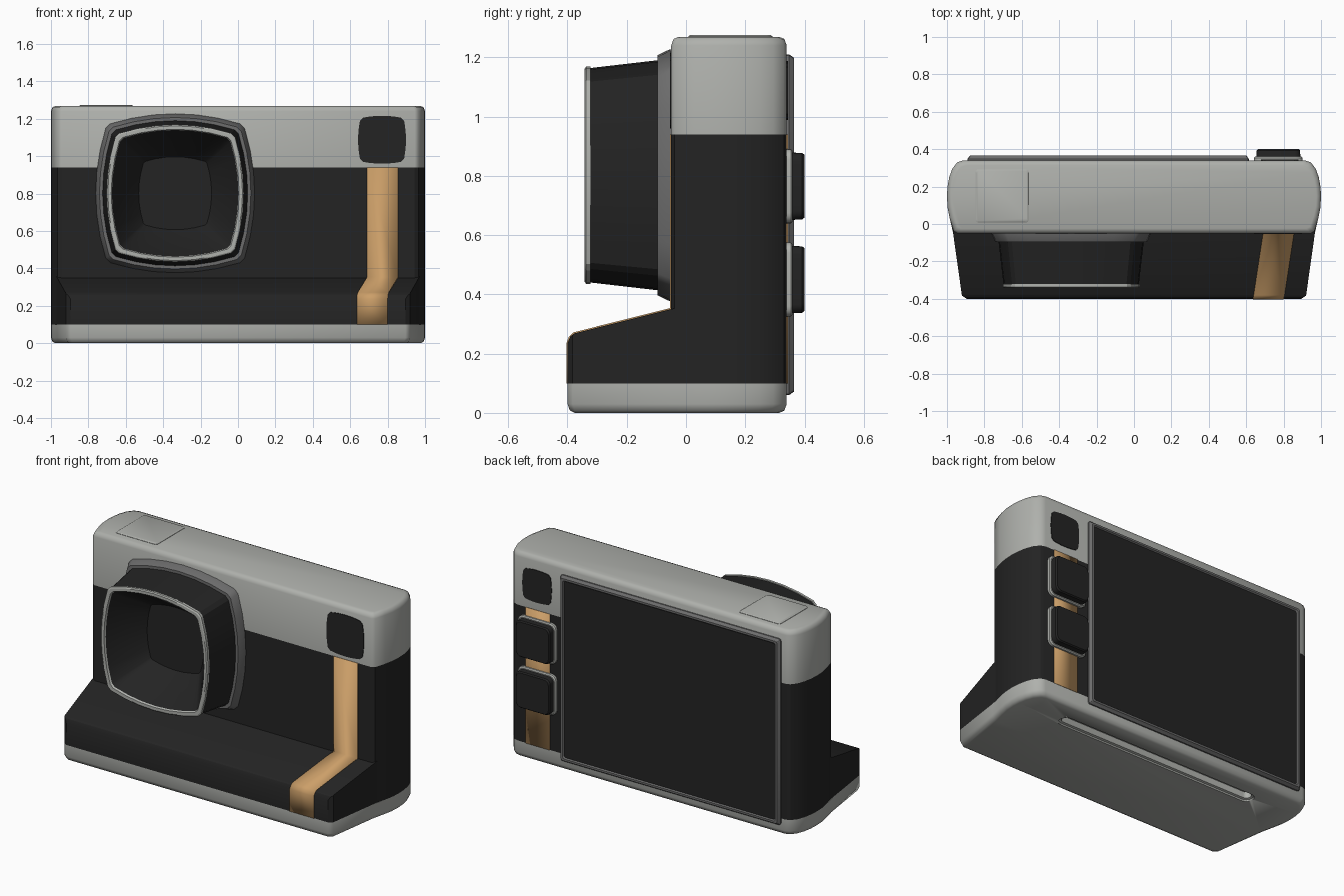
import bpy, bmesh, math
from mathutils import Vector

if "Cube" in bpy.data.objects:
    bpy.data.objects.remove(bpy.data.objects["Cube"])


def material(name, r, g, b):
    m = bpy.data.materials.new(name)
    m.diffuse_color = (r, g, b, 1)
    m.use_nodes = True
    m.node_tree.nodes["Principled BSDF"].inputs["Base Color"].default_value = m.diffuse_color
    return m


BLACK = material("matte black", 0.017, 0.017, 0.017)
LIGHT = material("light grey", 0.43, 0.44, 0.415)
MID = material("mid grey", 0.15, 0.15, 0.15)
TAN = material("tan stripe", 0.60, 0.345, 0.14)


def finish(name, bm, mats, angle=30):
    bmesh.ops.recalc_face_normals(bm, faces=bm.faces)
    me = bpy.data.meshes.new(name)
    bm.to_mesh(me)
    bm.free()
    for m in mats:
        me.materials.append(m)
    ob = bpy.data.objects.new(name, me)
    bpy.context.collection.objects.link(ob)
    bpy.ops.object.select_all(action='DESELECT')
    ob.select_set(True)
    bpy.context.view_layer.objects.active = ob
    bpy.ops.object.shade_smooth_by_angle(angle=math.radians(angle))
    return ob


def loft(name, rings, mats, bands=None, angle=30):
    """Closed skin through rings; bands = material index per band, last one for the end cap."""
    bm = bmesh.new()
    loops = [[bm.verts.new(p) for p in ring] for ring in rings]
    n = len(loops[0])
    bands = bands or [0] * len(rings)
    for k in range(len(loops) - 1):
        a, b = loops[k], loops[k + 1]
        for i in range(n):
            j = (i + 1) % n
            bm.faces.new((a[i], a[j], b[j], b[i])).material_index = bands[k]
    bm.faces.new(loops[0]).material_index = bands[0]
    bm.faces.new(loops[-1]).material_index = bands[-1]
    return finish(name, bm, mats, angle)


def bulged_square(r, c=0.86, n=6, lim=0.95):
    """Square with bowed sides and small corner chamfers."""
    pts = []
    for q in range(4):
        ca, sa = round(math.cos(q * math.pi / 2)), round(math.sin(q * math.pi / 2))
        for i in range(n + 1):
            t = lim * (2 * i / n - 1)
            u, v = r * (1 - (1 - c) * t * t), t * c * r
            pts.append((u * ca - v * sa, u * sa + v * ca))
    return pts


def rounded_rect(hw, hh, r, n=5):
    pts = []
    for q, (sx, sy) in enumerate(((1, 1), (-1, 1), (-1, -1), (1, -1))):
        for i in range(n + 1):
            a = (q + i / n) * math.pi / 2
            pts.append((sx * (hw - r) + r * math.cos(a), sy * (hh - r) + r * math.sin(a)))
    return pts


def facing_y(pts, cx, cz, y):
    return [(cx + u, y, cz + v) for u, v in pts]


def facing_z(pts, cx, cy, z):
    return [(cx + u, cy + v, z) for u, v in pts]


def mirrored(half):
    return half + [(-x, y) for x, y in reversed(half)]


def plan(outline, z, inset=0.0):
    """Plan outline at height z, shrunk by inset."""
    ys = [p[1] for p in outline]
    cy, hy = (max(ys) + min(ys)) / 2, (max(ys) - min(ys)) / 2
    return [(x * (1 - inset), cy + (y - cy) * (1 - inset / hy), z) for x, y in outline]


# Plan outlines: slim upper body and deep base
sides = [(0.985, 0.03), (0.997, 0.09), (1.0, 0.15), (0.997, 0.2), (0.988, 0.25),
         (0.972, 0.295), (0.945, 0.33), (0.915, 0.34)]
upper = mirrored([(0.945, -0.05), (0.965, -0.038)] + sides)
deep = mirrored([(0.895, -0.40), (0.92, -0.383), (0.967, -0.05)] + sides)

# Main body and top cover
loft("body", [plan(upper, 0.1), plan(upper, 0.94)], [BLACK])
loft("top_cover", [plan(upper, 0.94), plan(upper, 1.24), plan(upper, 1.262, 0.008),
                   plan(upper, 1.269, 0.025)], [LIGHT], angle=50)

# Base with film slot cut underneath
base = loft("base", [plan(deep, 0, 0.025), plan(deep, 0.008, 0.008), plan(deep, 0.03),
                     plan(deep, 0.1)], [LIGHT], angle=50)
slot = loft("slot_cutter", [facing_z(rounded_rect(0.67 + d, 0.028 + d, 0.027 + d), 0, 0.19, z)
                            for d, z in ((0.02, -0.01), (0.012, 0.008), (0, 0.012), (0, 0.05))], [LIGHT])
slot.hide_render = True
slot.hide_set(True)
cut = base.modifiers.new("slot", 'BOOLEAN')
cut.object = slot
cut.operation = 'DIFFERENCE'

# Protruding foot: prism trimmed by the sloping top and the rounded front edge
foot_plan = mirrored([(0.895, -0.40), (0.92, -0.383), (0.967, -0.05), (0.972, 0.0)])
bm = bmesh.new()
low = bm.faces.new([bm.verts.new((x, y, 0.1)) for x, y in foot_plan])
ext = bmesh.ops.extrude_face_region(bm, geom=[low])
for v in ext["geom"]:
    if isinstance(v, bmesh.types.BMVert):
        v.co.z = 0.5
for co, no in (((0, -0.05, 0.35), (0, -0.25, 1)), ((0, -0.38, 0.266), (0, -0.6, 0.8)),
               ((0, -0.393, 0.252), (0, -0.92, 0.39))):
    res = bmesh.ops.bisect_plane(bm, geom=bm.verts[:] + bm.edges[:] + bm.faces[:],
                                 plane_co=co, plane_no=Vector(no).normalized(), clear_outer=True)
    rim = [e for e in res["geom_cut"] if isinstance(e, bmesh.types.BMEdge)]
    bmesh.ops.holes_fill(bm, edges=rim)
finish("foot", bm, [BLACK])


# Stripes: thin ribbons over the front and the back
def ribbon(name, path):
    bm = bmesh.new()
    rows = [[bm.verts.new((x, y, z)) for x in (x0, x0 + 0.165)] for x0, y, z in path]
    for a, b in zip(rows, rows[1:]):
        bm.faces.new((a[0], a[1], b[1], b[0]))
    ob = finish(name, bm, [TAN])
    mod = ob.modifiers.new("thickness", 'SOLIDIFY')
    mod.thickness = 0.006
    mod.offset = 0


ribbon("front_stripe", [(0.69, -0.051, 0.94), (0.69, -0.051, 0.352), (0.64, -0.379, 0.269),
                        (0.637, -0.393, 0.255), (0.635, -0.4, 0.236), (0.635, -0.4, 0.1)])
ribbon("back_stripe", [(0.692, 0.341, 0.94), (0.692, 0.341, 0.1)])

# Lens housing: flange, barrel, bright rim, dark funnel
profile = [(0.425, -0.03), (0.425, -0.055), (0.405, -0.097), (0.388, -0.097), (0.362, -0.322),
           (0.367, -0.322), (0.367, -0.337), (0.36, -0.342), (0.342, -0.342), (0.338, -0.33),
           (0.195, -0.13)]
loft("lens_housing", [facing_y(bulged_square(r), -0.336, 0.802, y) for r, y in profile],
     [MID, BLACK, LIGHT], [0, 0, 0, 1, 2, 2, 2, 2, 2, 1, 1])

# Viewfinder windows
for name, x, r, y0, y1 in (("front_viewfinder", 0.77, 0.128, -0.047, -0.054),
                           ("back_viewfinder", 0.78, 0.1, 0.337, 0.344)):
    shape = bulged_square(r, 0.9, 6, 0.88)
    loft(name, [facing_y(shape, x, 1.088, y) for y in (y0, y1)], [BLACK])

# Shutter button plate on top
loft("shutter_button", [facing_z(rounded_rect(0.142 - d, 0.142 - d, 0.015), -0.705, 0.15, z)
                        for d, z in ((0, 1.262), (0, 1.271), (0.006, 1.275))], [LIGHT])

# Back screen in a chamfered frame
loft("screen", [facing_y(rounded_rect(0.752 - d, 0.575 - d, 0.012, 2), -0.138, 0.635, y)
                for d, y in ((0, 0.33), (0, 0.348), (0.012, 0.365), (0.024, 0.365), (0.03, 0.358))],
     [MID, BLACK], [0, 0, 0, 0, 1])

# Two back buttons with light surrounds
for i, z in enumerate((0.765, 0.45)):
    loft(f"button_surround_{i + 1}", [facing_y(rounded_rect(0.13 - d, 0.125 - d, 0.035), 0.772, z, y)
                                      for d, y in ((0, 0.33), (0, 0.354), (0.006, 0.36))], [LIGHT])
    loft(f"back_button_{i + 1}", [facing_y(rounded_rect(0.118 - d, 0.114 - d, 0.03), 0.772, z, y)
                                  for d, y in ((0, 0.35), (0.002, 0.392), (0.008, 0.4))], [BLACK])
